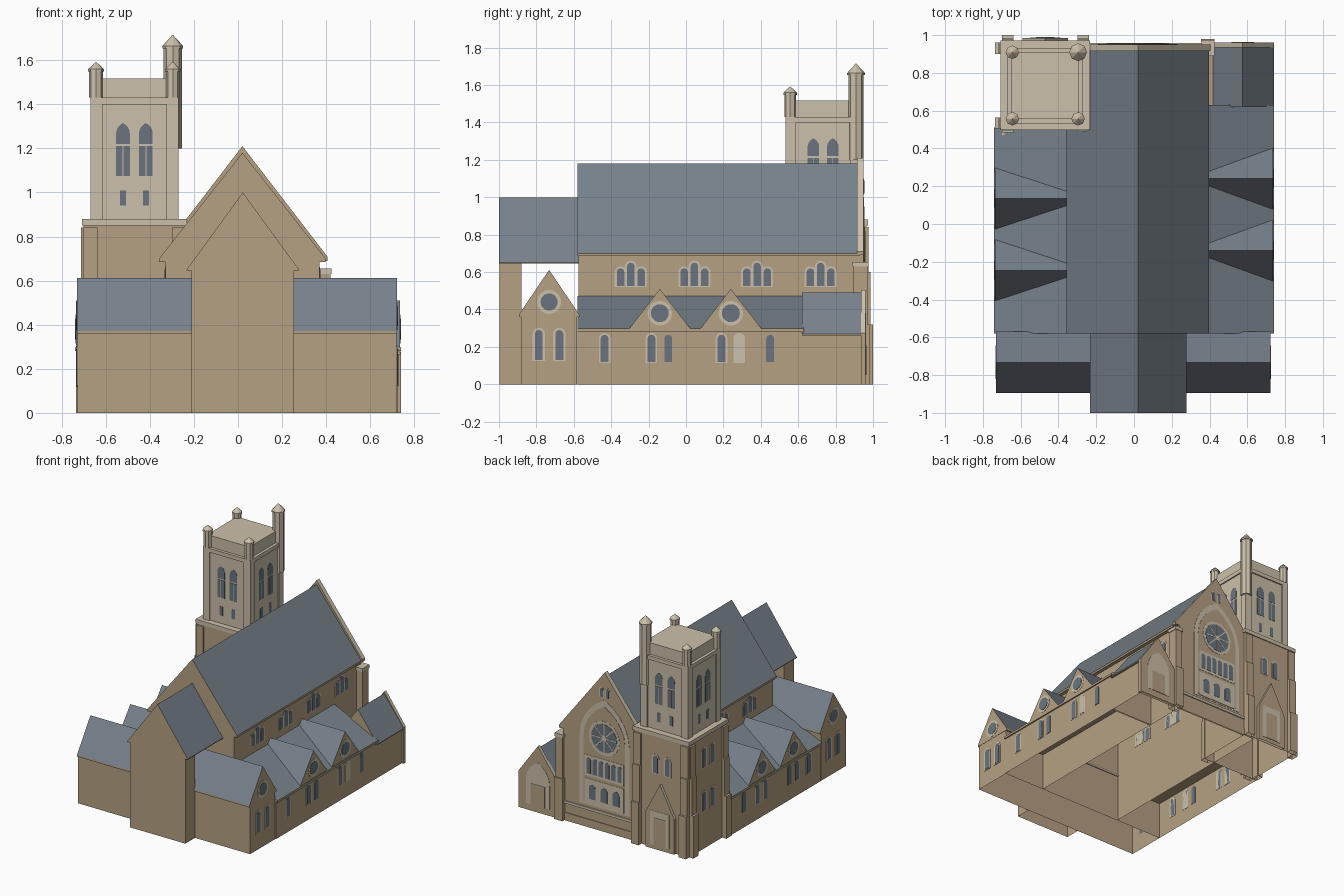
import bpy, bmesh, math
from mathutils import Vector

cube = bpy.data.objects.get("Cube")
if cube:
    bpy.data.objects.remove(cube)


def material(name, rgb):
    m = bpy.data.materials.new(name)
    m.use_nodes = True
    m.diffuse_color = (*rgb, 1)
    m.node_tree.nodes["Principled BSDF"].inputs["Base Color"].default_value = (*rgb, 1)
    return m


WALL = material("tan stone", (0.46, 0.355, 0.225))
CREAM = material("cream stone", (0.60, 0.53, 0.405))
ROOF = material("slate", (0.185, 0.222, 0.258))
GLASS = material("window glass", (0.145, 0.175, 0.212))


def finish(name, bm, mats):
    bmesh.ops.recalc_face_normals(bm, faces=bm.faces)
    bm.normal_update()
    for f in bm.faces:
        f.material_index = int(len(mats) > 1 and f.normal.z > 0.3)
    # The building is an open shell underneath
    floor = [f for f in bm.faces if f.normal.z < -0.9 and f.calc_center_median().z < 0.001]
    bmesh.ops.delete(bm, geom=floor, context='FACES')
    mesh = bpy.data.meshes.new(name)
    bm.to_mesh(mesh)
    bm.free()
    for m in mats:
        mesh.materials.append(m)
    ob = bpy.data.objects.new(name, mesh)
    bpy.context.collection.objects.link(ob)
    return ob


def extrude(name, profile, axis, a, b, *mats):
    """Extrude a (horizontal, z) profile along axis; a second material covers upward faces."""
    bm = bmesh.new()
    place = (lambda u, z: (a, u, z)) if axis == 'x' else (lambda u, z: (u, a, z))
    face = bm.faces.new([bm.verts.new(place(u, z)) for u, z in profile])
    step = Vector((b - a, 0, 0)) if axis == 'x' else Vector((0, b - a, 0))
    new = bmesh.ops.extrude_face_region(bm, geom=[face], use_keep_orig=True)["geom"]
    bmesh.ops.translate(bm, vec=step, verts=[v for v in new if isinstance(v, bmesh.types.BMVert)])
    return finish(name, bm, mats)


def rect(u0, u1, z0, z1):
    return [(u0, z0), (u1, z0), (u1, z1), (u0, z1)]


def box(name, x0, x1, y0, y1, z0, z1, *mats):
    return extrude(name, rect(x0, x1, z0, z1), 'y', y0, y1, *mats)


def gable(c, half, z0, eave, apex):
    return [(c - half, z0), (c + half, z0), (c + half, eave), (c, apex), (c - half, eave)]


def arch(c, w, z0, z1, pointed=True):
    h, n = w / 2, 5
    rise = h * (1.5 if pointed else 1)
    pts = [(c - h, z0), (c + h, z0)]
    for i in range(n, -n - 1, -1):
        t = math.sin(math.pi / 2 * i / n)
        k = math.sqrt(max(0, 4 - (1 + abs(t)) ** 2) / 3) if pointed else math.sqrt(max(0, 1 - t * t))
        pts.append((c + h * t, z1 - rise + rise * k))
    return pts


def disc(c, z, r, n=20):
    return [(c + r * math.cos(2 * math.pi * i / n), z + r * math.sin(2 * math.pi * i / n)) for i in range(n)]


def plate(name, profile, side, level, mat):
    """Thin plate on a wall; side is (axis, wall position, outward sign)."""
    axis, pos, d = side
    extrude(name, profile, axis, pos - d * 0.002, pos + d * 0.002 * level, mat)


def lancet(name, side, c, w, z0, z1, frame=0.012, pointed=False, level=1, fill=GLASS):
    if frame:
        plate(name + "_frame", arch(c, w + 2 * frame, z0 - frame / 2, z1 + frame, pointed), side, level, CREAM)
    plate(name, arch(c, w, z0, z1, pointed), side, level + 1, fill)


def rose(name, side, c, z, r, ring, level=1):
    plate(name + "_ring", disc(c, z, r + ring), side, level, CREAM)
    plate(name, disc(c, z, r), side, level + 1, GLASS)


# Nave with steep roof
NX = 0.02
box("nave_walls", -0.33, 0.37, -0.575, 0.95, 0, 0.70, WALL)
extrude("nave_roof", gable(NX, 0.378, 0.685, 0.70, 1.18), 'y', -0.58, 0.93, WALL, ROOF)
extrude("back_gable_parapet", gable(NX, 0.385, 0.69, 0.71, 1.21), 'y', 0.915, 0.95, WALL, CREAM)

# Chancel: the shell is open behind its short side walls
chancel = extrude("chancel_walls", rect(-0.21, 0.255, 0, 0.65), 'y', -0.998, -0.88, WALL)
extrude("chancel_roof", gable(NX + 0.002, 0.255, 0.645, 0.65, 1.0), 'y', -1.0, -0.57, WALL, ROOF)

# Transept with end gables
extrude("transept_walls", gable(-0.732, 0.15, 0, 0.38, 0.60), 'x', -0.728, 0.72, WALL)
extrude("transept_roof", gable(-0.732, 0.162, 0.36, 0.372, 0.612), 'x', -0.73, 0.722, WALL, ROOF)

# Aisles, dormers and their windows on both sides
for label, d, wall, inner, end, shift in (("left", 1, 0.725, 0.37, 0.63, 0), ("right", -1, 0.728, 0.33, 0.51, -0.105)):
    box(label + "_aisle_walls", *sorted((d * inner, d * wall)), -0.58, end, 0, 0.285, WALL)
    lean_to = [(d * inner, 0.44), (d * 0.74, 0.28), (d * 0.74, 0.297), (d * inner, 0.472)]
    extrude(label + "_aisle_roof", lean_to, 'y', -0.58, end, WALL, ROOF)
    side = ('x', d * wall, d)
    front = ('x', d * 0.735, d)
    for c in (-0.14 + shift, 0.24 + shift):
        extrude(label + "_dormer", gable(c, 0.163, 0.285, 0.298, 0.51), 'x', d * inner, d * 0.735, WALL, ROOF)
        rose(label + "_dormer_window", front, c, 0.38, 0.048, 0.018)
    for c in (-0.435, -0.185, -0.095, 0.19, 0.285, 0.45):
        framed = c not in (-0.095, 0.45)
        fill = CREAM if c == 0.285 and d > 0 else GLASS
        lancet(label + "_aisle_window", side, c + shift * (c > -0.4), 0.042, 0.12, 0.265, 0.01 * framed, fill=fill)
    # Transept end windows
    t_side = ('x', 0.722 if d > 0 else -0.73, d)
    rose(label + "_transept_rose", t_side, -0.732, 0.44, 0.046, 0.018)
    for c in (-0.787, -0.677):
        lancet(label + "_transept_window", t_side, c, 0.042, 0.13, 0.29)
    # Clerestory triplets
    for c in (-0.295, 0.045, 0.38, 0.72)[:4 if d > 0 else 3]:
        for off, top in ((-0.055, 0.62), (0, 0.65), (0.055, 0.62)):
            lancet(label + "_clerestory_window", ('x', d * inner, d), c + off, 0.04, 0.525, top, 0.011)

# Gabled porch beside the back facade
PX = 0.575
box("porch_walls", 0.37, 0.725, 0.62, 0.95, 0, 0.28, WALL)
extrude("porch_roof", gable(PX, 0.165, 0.262, 0.268, 0.49), 'y', 0.62, 0.945, WALL, ROOF)
extrude("porch_parapet", gable(PX, 0.165, 0, 0.275, 0.505), 'y', 0.935, 0.96, WALL, CREAM)
porch = ('y', 0.96, 1)
plate("porch_arch", arch(PX, 0.20, 0.05, 0.38), porch, 1, CREAM)
plate("porch_door", rect(PX - 0.06, PX + 0.06, 0.05, 0.21), porch, 2, WALL)

# Back facade: great arch, rose, window bands
back = ('y', 0.95, 1)
plate("great_arch_frame", arch(NX, 0.42, 0.17, 1.0), back, 1, CREAM)
plate("great_arch_field", arch(NX, 0.35, 0.19, 0.95), back, 2, WALL)
rose("great_rose", back, NX, 0.71, 0.108, 0.022, 3)
for k in range(4):
    t = k * math.pi / 4
    cs, sn = math.cos(t), math.sin(t)
    bar = [(NX + u * cs - v * sn, 0.71 + u * sn + v * cs) for u, v in rect(-0.108, 0.108, -0.004, 0.004)]
    plate("rose_spoke", bar, back, 4.5, CREAM)
plate("rose_hub", disc(NX, 0.71, 0.02), back, 4.7, CREAM)
plate("gallery_band", rect(NX - 0.165, NX + 0.165, 0.39, 0.55), back, 3, CREAM)
plate("lower_band", rect(NX - 0.165, NX + 0.165, 0.18, 0.37), back, 3, CREAM)
for i in range(6):
    lancet("gallery_window", back, NX + (i - 2.5) * 0.052, 0.036, 0.41, 0.53, 0, level=3)
for i in (-1, 0, 1):
    lancet("lower_window", back, NX + i * 0.1, 0.055, 0.22, 0.33, 0, level=3)
for i in (-1, 1):
    lancet("gable_window", back, NX + i * 0.025, 0.024, 1.02, 1.09, 0.009, True)
box("facade_string_course", -0.24, 0.37, 0.94, 0.958, 0.13, 0.15, CREAM)
box("facade_plinth", -0.24, 0.37, 0.94, 0.956, 0, 0.06, WALL)
box("facade_buttress", 0.36, 0.42, 0.895, 0.97, 0, 0.63, WALL)
box("facade_buttress_foot", 0.355, 0.425, 0.89, 0.98, 0, 0.32, WALL)
box("facade_buttress_cap", 0.355, 0.425, 0.89, 0.975, 0.63, 0.655, CREAM)

# Lower tower
TX, TY = -0.47, 0.733
box("tower_base", -0.70, -0.24, 0.505, 0.965, 0, 0.85, WALL)
box("tower_cornice", -0.707, -0.232, 0.498, 0.972, 0.85, 0.88, CREAM)

# Stepped buttresses on the tower corners
for z0, z1, depth in ((0, 0.32, 0.035), (0.32, 0.60, 0.021), (0.60, 0.84, 0.012)):
    for x0 in (-0.70, -0.30):
        box("tower_back_buttress", x0, x0 + 0.062, 0.96, 0.965 + depth, z0, z1, WALL, CREAM)
        box("tower_front_buttress", x0, x0 + 0.062, 0.505 - depth, 0.51, z0, z1, WALL, CREAM)
    for y0 in (0.505, 0.90):
        box("tower_side_buttress", -0.70 - depth, -0.69, y0, y0 + 0.06, z0, z1, WALL, CREAM)

# Tower doorway and lower windows
tower_back, tower_side = ('y', 0.965, 1), ('x', -0.70, -1)
extrude("tower_door_gable", gable(TX, 0.12, 0, 0.27, 0.50), 'y', 0.96, 0.985, WALL, CREAM)
plate("tower_door_frame", rect(TX - 0.08, TX + 0.08, 0.03, 0.29), ('y', 0.985, 1), 1, CREAM)
plate("tower_door", rect(TX - 0.05, TX + 0.05, 0.03, 0.24), ('y', 0.985, 1), 2, WALL)
for s in (-0.05, 0.05):
    lancet("tower_back_window", tower_back, TX + s, 0.04, 0.57, 0.70)
    for z in (0.29, 0.62):
        lancet("tower_side_window", tower_side, TY + s, 0.04, z, z + 0.14)

# Belfry with recessed panels, corner piers and parapet
H = 0.20
box("belfry", TX - 0.19, TX + 0.19, TY - 0.19, TY + 0.19, 0.87, 1.42, CREAM)
box("belfry_band", TX - H, TX + H, TY - H, TY + H, 1.40, 1.43, CREAM)
box("belfry_parapet", TX - 0.178, TX + 0.178, TY - 0.178, TY + 0.178, 1.42, 1.518, CREAM)
for sx in (-1, 1):
    for sy in (-1, 1):
        x, y = TX + sx * 0.1725, TY + sy * 0.1725
        box("belfry_pier", x - 0.0275, x + 0.0275, y - 0.0275, y + 0.0275, 0.87, 1.40, CREAM)
for axis, centre, across in (('x', TX, TY), ('y', TY, TX)):
    for d in (-1, 1):
        side = (axis, centre + d * 0.19, d)
        for s in (-0.052, 0.052):
            c = across + s
            plate("belfry_small_window", rect(c - 0.014, c + 0.014, 0.94, 1.01), side, 1, GLASS)
            plate("belfry_window_lower", rect(c - 0.031, c + 0.031, 1.075, 1.21), side, 1, GLASS)
            lancet("belfry_window_upper", side, c, 0.062, 1.22, 1.315, 0, True, 0)
            plate("belfry_mullion", rect(c - 0.002, c + 0.002, 1.075, 1.21), side, 2, CREAM)


# Octagonal corner turrets with pointed caps
def turret(name, x, y, r, z0, z1, tip):
    for part, ra, rb, a, b in (("shaft", r, r, z0, z1), ("rim", r * 1.15, r * 1.15, z1 - 0.012, z1),
                               ("cap", r * 1.15, 0.001, z1, tip)):
        bm = bmesh.new()
        bmesh.ops.create_cone(bm, cap_ends=True, segments=8, radius1=ra, radius2=rb, depth=b - a)
        bmesh.ops.translate(bm, vec=(x, y, (a + b) / 2), verts=bm.verts)
        finish(name + "_" + part, bm, [CREAM])


for sx, sy in ((-1, -1), (1, -1), (-1, 1)):
    turret("small_turret", TX + sx * 0.174, TY + sy * 0.176, 0.031, 1.43, 1.56, 1.592)
turret("stair_turret", TX + 0.174, TY + 0.176, 0.041, 1.20, 1.665, 1.715)
